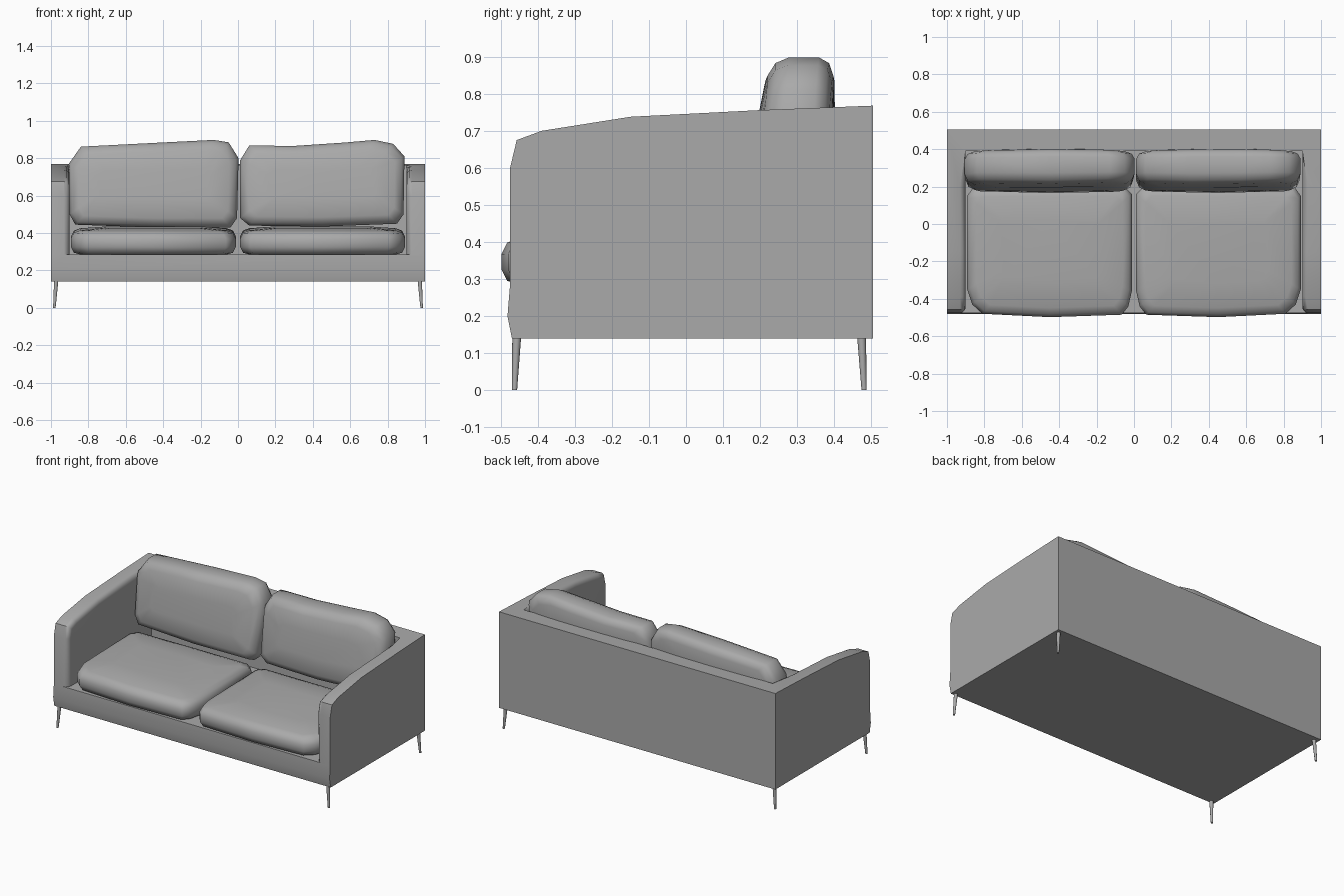
import bpy, bmesh
from mathutils import Vector

if "Cube" in bpy.data.objects:
    bpy.data.objects.remove(bpy.data.objects["Cube"])

fabric = bpy.data.materials.new("grey")
fabric.use_nodes = True
fabric.diffuse_color = (0.4, 0.4, 0.4, 1)
fabric.node_tree.nodes["Principled BSDF"].inputs["Base Color"].default_value = (0.4, 0.4, 0.4, 1)


def add_object(name, bm, angle=0.8):
    bmesh.ops.recalc_face_normals(bm, faces=bm.faces)
    mesh = bpy.data.meshes.new(name)
    bm.to_mesh(mesh)
    bm.free()
    obj = bpy.data.objects.new(name, mesh)
    bpy.context.collection.objects.link(obj)
    mesh.materials.append(fabric)
    bpy.ops.object.select_all(action="DESELECT")
    obj.select_set(True)
    bpy.context.view_layer.objects.active = obj
    bpy.ops.object.shade_smooth_by_angle(angle=angle)
    return obj


def loft(rings):
    """Skin a list of equal closed rings and cap both ends."""
    bm = bmesh.new()
    loops = [[bm.verts.new(p) for p in ring] for ring in rings]
    for a, b in zip(loops, loops[1:]):
        for i in range(len(a)):
            j = (i + 1) % len(a)
            bm.faces.new((a[i], a[j], b[j], b[i]))
    bm.faces.new(loops[0])
    bm.faces.new(loops[-1])
    return bm


def inset_ring(outline, margin):
    """Pull an outline towards its centre by a fixed margin per axis."""
    lo = [min(p[k] for p in outline) for k in (0, 1)]
    hi = [max(p[k] for p in outline) for k in (0, 1)]
    mid = [(a + b) / 2 for a, b in zip(lo, hi)]
    half = [(b - a) / 2 for a, b in zip(lo, hi)]
    return [tuple(mid[k] + (p[k] - mid[k]) * (1 - margin / half[k]) for k in (0, 1))
            for p in outline]


# Body: side profile swept across the width, with the seat well cut out
profile = [(-0.47, 0.14), (-0.482, 0.2), (-0.475, 0.285), (-0.475, 0.6), (-0.457, 0.675),
           (-0.39, 0.70), (-0.15, 0.738), (0.2, 0.756), (0.505, 0.768), (0.505, 0.14)]
body = add_object("sofa_body", loft([[(x, y, z) for y, z in profile] for x in (-1, 1)]))
bm = bmesh.new()
bmesh.ops.create_cube(bm, size=1)
for v in bm.verts:
    v.co = Vector((v.co.x * 1.8, -0.6 if v.co.y < 0 else 0.39, 0.285 if v.co.z < 0 else 1.2))
cutter = add_object("seat_well_cutter", bm)
cutter.hide_render = True
cut = body.modifiers.new("seat_well", "BOOLEAN")
cut.object = cutter
cut.operation = "DIFFERENCE"
cut.solver = "EXACT"
evaluated = body.evaluated_get(bpy.context.evaluated_depsgraph_get())
bm = bmesh.new()
bm.from_mesh(evaluated.to_mesh())
for obj in (body, cutter):
    bpy.data.objects.remove(obj)

# Soften the inner rims of the arms and the front rail
bmesh.ops.dissolve_limit(bm, angle_limit=0.01, verts=bm.verts, edges=bm.edges)
rims = []
for e in bm.edges:
    a, b = (v.co for v in e.verts)
    on_arm = all(abs(abs(p.x) - 0.9) < 0.002 for p in (a, b))
    inner = on_arm and min(a.z, b.z) < 0.8 and (max(a.z, b.z) > 0.29) and min(a.y, b.y) < 0.38
    rail = all(abs(p.z - 0.285) < 0.002 and p.y < -0.45 for p in (a, b)) and abs(a.x - b.x) > 1
    if inner or rail:
        rims.append(e)
bmesh.ops.bevel(bm, geom=rims, offset=0.03, segments=3, profile=0.5,
                affect="EDGES", clamp_overlap=True)
add_object("sofa_body", bm)


# Seat cushions: plan outlines stacked in height, rising gently to the back
seat_plan = [(0.012, -0.36), (0.03, -0.44), (0.065, -0.485), (0.45, -0.498), (0.81, -0.48),
             (0.865, -0.43), (0.892, -0.35), (0.892, 0.15), (0.86, 0.195), (0.45, 0.2),
             (0.05, 0.2), (0.012, 0.16)]
seat_levels = [(0.05, 0.285), (0.015, 0.295), (0, 0.325), (0, 0.375),
               (0.015, 0.405), (0.05, 0.418), (0.18, 0.43)]
for name, side in (("left_seat_cushion", 1), ("right_seat_cushion", -1)):
    rings = []
    for margin, z in seat_levels:
        lift = 0.025 if z > 0.35 else 0
        rings.append([(side * x, y, z + lift * (y + 0.2))
                      for x, y in inset_ring(seat_plan, margin)])
    add_object(name, loft(rings), 1.2)

# Back cushions: front outlines stacked in depth, leaning back
left_outline = [(0.012, 0.79), (0.06, 0.868), (0.3, 0.866), (0.57, 0.884), (0.73, 0.898),
                (0.83, 0.877), (0.89, 0.81), (0.885, 0.5), (0.85, 0.45), (0.45, 0.435),
                (0.06, 0.44), (0.012, 0.48)]
right_outline = [(0.003, 0.8), (-0.05, 0.885), (-0.13, 0.898), (-0.45, 0.882), (-0.84, 0.862),
                 (-0.905, 0.77), (-0.9, 0.5), (-0.87, 0.445), (-0.45, 0.43), (-0.04, 0.43),
                 (-0.005, 0.48)]
# Each level is margin, front-to-back fraction
depth_levels = [(0.15, 0), (0.05, 0.03), (0.015, 0.12), (0, 0.3),
                (0, 0.75), (0.015, 0.9), (0.05, 0.97), (0.15, 1)]
for name, outline in (("left_back_cushion", left_outline), ("right_back_cushion", right_outline)):
    rings = []
    for margin, t in depth_levels:
        ring = []
        for x, z in inset_ring(outline, margin):
            front = 0.165 + 0.14 * (z - 0.44)
            back = 0.375 + 0.05 * (z - 0.44)
            bow = 0.02 * (1 - ((abs(x) - 0.45) / 0.45) ** 2)
            y = front + (back - front) * t + bow * (2 * t - 1) * 0.6
            ring.append((x, y, z))
        rings.append(ring)
    add_object(name, loft(rings), 1.2)

# Legs: slim tapered rods splayed outwards
bpy.context.view_layer.update()
for sx, side in ((1, "left"), (-1, "right")):
    for end, top_y, foot_y in (("front", -0.457, -0.463), ("back", 0.474, 0.481)):
        bm = bmesh.new()
        bmesh.ops.create_cone(bm, cap_ends=True, segments=10, radius1=0.007,
                              radius2=0.012, depth=0.145)
        for v in bm.verts:
            top = v.co.z > 0
            v.co += Vector((sx * (0.972 if top else 0.982), top_y if top else foot_y, 0.0725))
        add_object(f"{end}_{side}_leg", bm)
